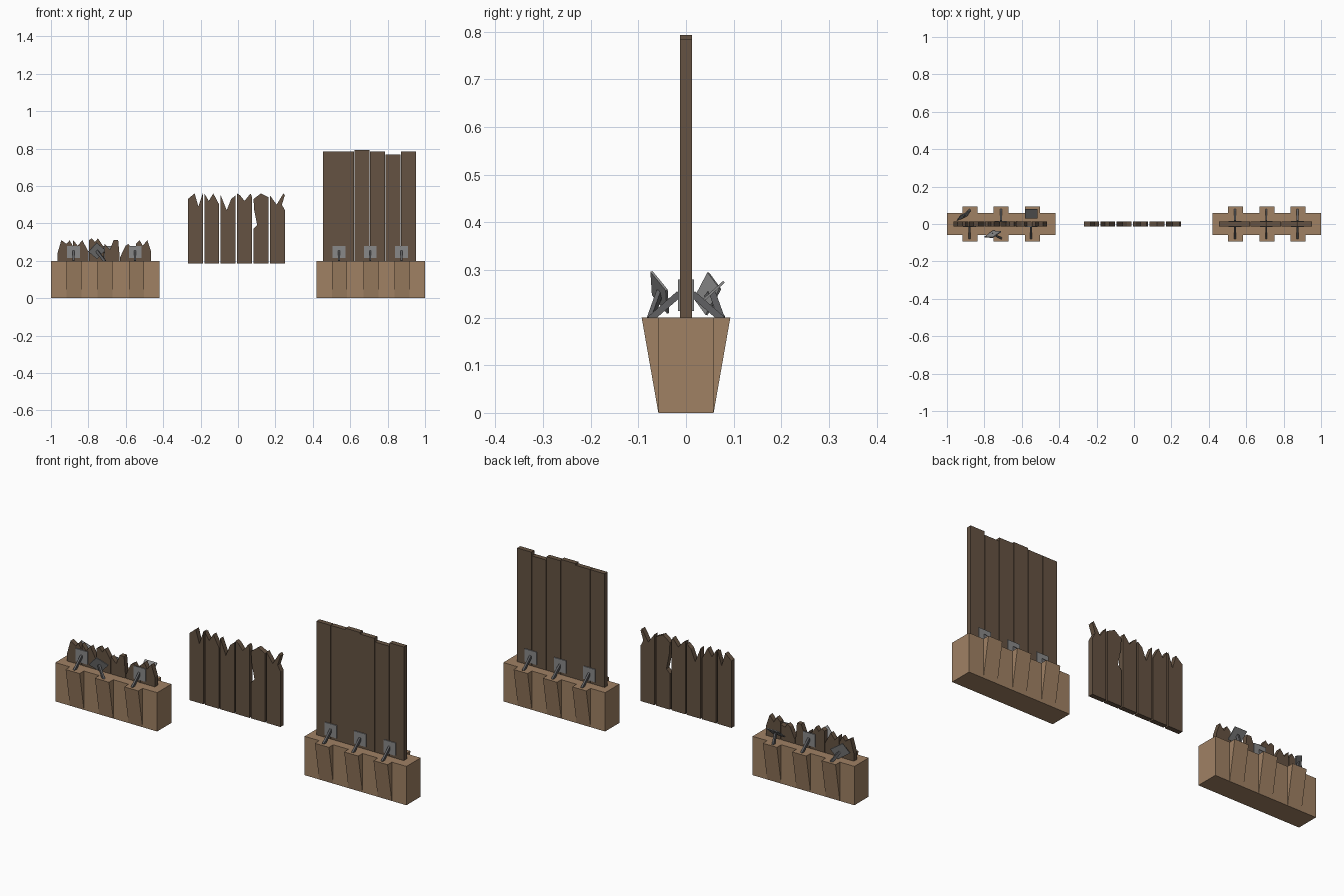
import bpy, bmesh, math
from mathutils import Vector

cube = bpy.data.objects.get("Cube")
if cube:
    bpy.data.objects.remove(cube, do_unlink=True)


def material(name, rgb):
    m = bpy.data.materials.new(name)
    m.use_nodes = True
    m.diffuse_color = (*rgb, 1)
    m.node_tree.nodes["Principled BSDF"].inputs["Base Color"].default_value = (*rgb, 1)
    return m


CLAY = material("tan base", (.35, .22, .127))
WOOD = material("dark wood", (.13, .086, .055))
METAL = material("grey metal", (.25, .25, .25))
STRUT = material("dark metal", (.12, .12, .125))


def finish(name, bm, mat):
    bmesh.ops.recalc_face_normals(bm, faces=bm.faces)
    mesh = bpy.data.meshes.new(name)
    bm.to_mesh(mesh)
    bm.free()
    mesh.materials.append(mat)
    obj = bpy.data.objects.new(name, mesh)
    bpy.context.collection.objects.link(obj)
    return obj


def prism(name, points, depth, mat):
    """Extrude a 3D outline along the given depth vector."""
    bm = bmesh.new()
    face = bm.faces.new([bm.verts.new(p) for p in points])
    moved = bmesh.ops.extrude_face_region(bm, geom=[face])["geom"]
    bmesh.ops.translate(bm, vec=depth, verts=[v for v in moved if isinstance(v, bmesh.types.BMVert)])
    return finish(name, bm, mat)


def box(name, loc, size, mat, rot=(0, 0, 0)):
    bm = bmesh.new()
    bmesh.ops.create_cube(bm, size=1)
    bmesh.ops.scale(bm, vec=size, verts=bm.verts)
    obj = finish(name, bm, mat)
    obj.location = loc
    obj.rotation_euler = [math.radians(a) for a in rot]
    return obj


def strut(name, start, end):
    a, b = Vector(start), Vector(end)
    obj = box(name, (a + b) / 2, (.014, .01, (b - a).length), STRUT)
    obj.rotation_euler = (b - a).to_track_quat('Z', 'X').to_euler()


def plank(name, x, width, bottom, top, side=()):
    """Board whose top outline is (fraction of width, height) pairs."""
    outline = [(1, bottom), (0, bottom), *side, *top]
    prism(name, [(x + u * width, -.0125, z) for u, z in outline], (0, .025, 0), WOOD)


def base(name, cx):
    box(name, (cx, 0, .1), (.58, .116, .2), CLAY)
    for i in (-1, 0, 1):
        x = cx + i * .167 - .04
        prism(name + "_buttress", [(x, -.058, 0), (x, .058, 0), (x, .093, .2), (x, -.093, .2)],
              (.08, 0, 0), CLAY)


def bracket(x, side):
    box("bracket_plate", (x, side * .0145, .247), (.068, .005, .066), METAL)
    strut("bracket_strut", (x, side * .075, .197), (x, side * .014, .25))


def broken_bracket(x, side, plate_loc, rot):
    box("loose_plate", plate_loc, (.068, .005, .066), METAL, rot)
    strut("bent_strut", (x, side * .075, .197), plate_loc)


# Intact fence
base("right_base", .71)
for i, top in enumerate((.785, .785, .793, .785, .767, .785)):
    plank("tall_plank", .455 + i * .0833, .0815, .19, [(0, top), (1, top)])
for i in (-1, 0, 1):
    for side in (-1, 1):
        bracket(.707 + i * .167, side)

# Snapped upper boards, standing apart
snapped = [
    [(0, .53), (.45, .56), (.7, .49), (1, .56)],
    [(0, .56), (.3, .52), (.6, .56), (1, .5)],
    [(0, .55), (.4, .47), (.7, .53), (1, .55)],
    [(0, .56), (.2, .55), (.5, .52), (.9, .56), (1, .54)],
    [(0, .53), (.5, .56), (1, .54)],
    [(0, .55), (.45, .5), (.9, .56), (1, .55), (.8, .5), (1, .47)],
]
for i, top in enumerate(snapped):
    gouge = [(0, .37), (.25, .39), (.05, .47)] if i == 4 else ()
    plank("snapped_plank", -.268 + i * .0877, .08, .185, top, gouge)

# Broken fence stubs
base("left_base", -.71)
stubs = [
    [(0, .24), (.25, .31), (.6, .29), (.8, .31), (1, .28)],
    [(0, .31), (.3, .28), (.6, .31), (.8, .28), (1, .25)],
    [(0, .31), (.2, .32), (.4, .3), (.6, .32), (1, .27)],
    [(0, .29), (.35, .26), (.6, .31), (.9, .31), (1, .22)],
    [(0, .22), (.35, .28), (.55, .29), (.7, .27), (1, .28)],
    [(0, .29), (.25, .31), (.45, .28), (.75, .31), (1, .25)],
]
for i, top in enumerate(stubs):
    plank("plank_stub", -.965 + i * .0838, .081, .19, top)

bracket(-.88, -1)
bracket(-.55, -1)
bracket(-.712, 1)
broken_bracket(-.712, -1, (-.755, -.055, .253), (25, 35, 35))
broken_bracket(-.88, 1, (-.91, .045, .25), (-15, 30, 25))
broken_bracket(-.55, 1, (-.55, .055, .253), (-48, 0, 0))
